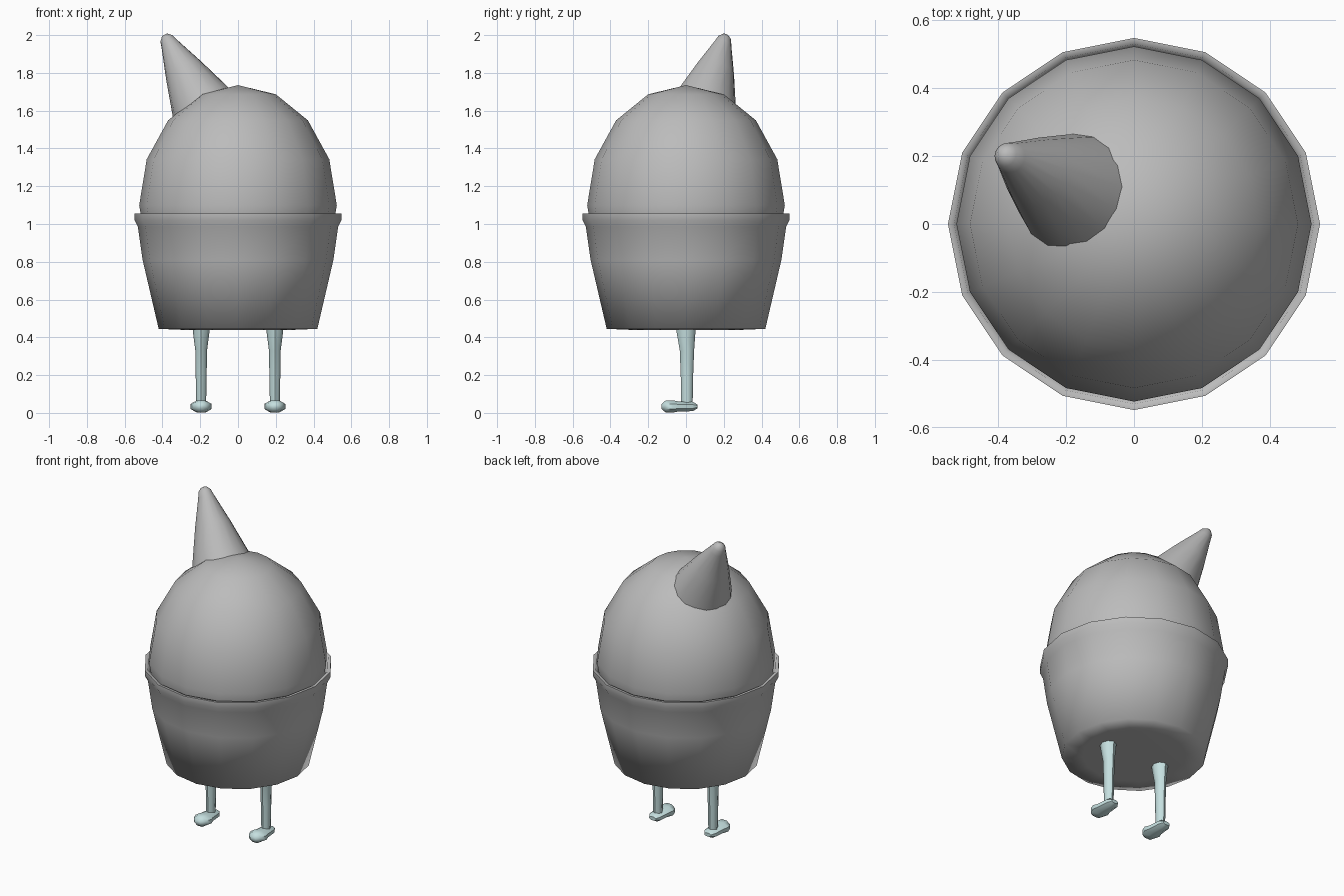
import bpy, bmesh, math
from mathutils import Vector, Matrix

if "Cube" in bpy.data.objects:
    bpy.data.objects.remove(bpy.data.objects["Cube"])


def material(name, rgb):
    m = bpy.data.materials.new(name)
    m.diffuse_color = (*rgb, 1)
    m.use_nodes = True
    m.node_tree.nodes["Principled BSDF"].inputs["Base Color"].default_value = m.diffuse_color
    return m


GREY = material("grey", (0.5, 0.5, 0.5))
PALE = material("pale_teal", (0.56, 0.74, 0.74))


def loft(name, rings, sides, mat, angle=None, phase=0.0):
    """Skin rings of (centre, x radius, y radius); zero radius makes a pole."""
    bm = bmesh.new()
    loops = []
    for (cx, cy, cz), rx, ry in rings:
        if rx == 0:
            loops.append([bm.verts.new((cx, cy, cz))])
            continue
        turn = [phase + math.tau * i / sides for i in range(sides)]
        loops.append([bm.verts.new((cx + rx * math.cos(a), cy + ry * math.sin(a), cz))
                      for a in turn])
    for a, b in zip(loops, loops[1:]):
        for i in range(sides):
            j = (i + 1) % sides
            if len(a) == 1:
                bm.faces.new((a[0], b[j], b[i]))
            elif len(b) == 1:
                bm.faces.new((a[i], a[j], b[0]))
            else:
                bm.faces.new((a[i], a[j], b[j], b[i]))
    if len(loops[0]) > 1:
        bm.faces.new(loops[0][::-1])
    if len(loops[-1]) > 1:
        bm.faces.new(loops[-1])
    bmesh.ops.recalc_face_normals(bm, faces=bm.faces)
    me = bpy.data.meshes.new(name)
    bm.to_mesh(me)
    bm.free()
    me.materials.append(mat)
    ob = bpy.data.objects.new(name, me)
    bpy.context.collection.objects.link(ob)
    bpy.context.view_layer.objects.active = ob
    ob.select_set(True)
    if angle is None:
        bpy.ops.object.shade_smooth()
    else:
        bpy.ops.object.shade_smooth_by_angle(angle=math.radians(angle))
    ob.select_set(False)
    return ob


def turned(profile):
    return [((0, 0, z), r, r) for r, z in profile]


# Cup with a lip and an inner wall
loft("cup", turned([(0, 0.445), (0.30, 0.44), (0.42, 0.445), (0.505, 0.81), (0.53, 0.985),
                    (0.548, 1.02), (0.548, 1.055), (0.53, 1.055), (0.515, 1.0),
                    (0.485, 0.81), (0, 0.80)]), 16, GREY, 80)

# Rounded top sitting in the cup
dome = [(0.523 * math.cos(t), 1.10 + 0.635 * math.sin(t))
        for t in (math.radians(22.5 * k) for k in range(-1, 4))]
loft("dome", turned([(0, 0.84)] + dome + [(0, 1.735)]), 16, GREY)

# Leaning horn with a blunt tip
base, tip = Vector((-0.2, 0.105, 1.65)), Vector((-0.39, 0.21, 2.003))
horn = loft("horn", turned([(0, -0.07), (0.185, -0.07), (0.165, 0.0), (0.105, 0.19),
                            (0.047, 0.355), (0.036, 0.39), (0.018, 0.409), (0, 0.413)]),
            16, GREY, 60)
lean = Vector((0, 0, 1)).rotation_difference(tip - base).to_matrix().to_4x4()
horn.data.transform(Matrix.Translation(base) @ lean)

# Thin legs and small feet
for side, x in (("left", -0.195), ("right", 0.195)):
    loft(side + "_leg", [((x, 0, 0.46), 0.044, 0.05), ((x, 0, 0.43), 0.044, 0.05),
                         ((x, 0.005, 0.33), 0.031, 0.038), ((x, 0.005, 0.2), 0.029, 0.033),
                         ((x, 0.005, 0.04), 0.026, 0.03)], 8, PALE, 50)
    foot = loft(side + "_foot", [((0, 0, -0.06), 0.025, 0.012), ((0, 0, -0.035), 0.043, 0.027),
                                 ((0, 0, 0.04), 0.05, 0.029), ((0, 0, 0.07), 0.06, 0.035),
                                 ((0, 0, 0.108), 0.045, 0.034), ((0, 0, 0.13), 0.02, 0.014)],
                8, PALE, 50, math.pi / 8)
    foot.data.transform(Matrix.Translation((x, 0, 0.034)) @ Matrix.Rotation(math.pi / 2, 4, 'X'))
